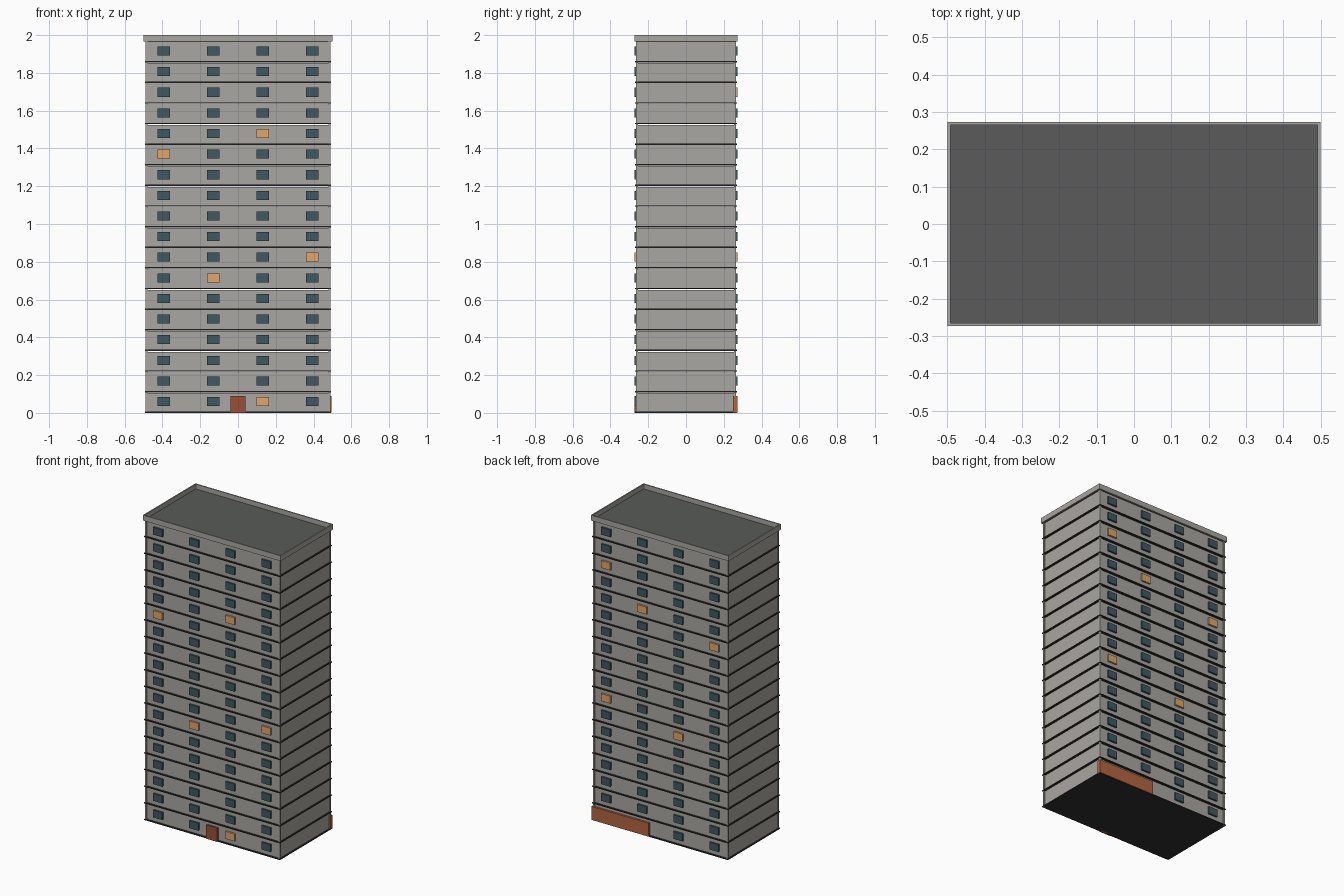
import bpy, bmesh
from mathutils import Matrix, Vector

if "Cube" in bpy.data.objects:
    bpy.data.objects.remove(bpy.data.objects["Cube"])


def material(name, rgb):
    m = bpy.data.materials.new(name)
    m.diffuse_color = (*rgb, 1)
    m.use_nodes = True
    m.node_tree.nodes["Principled BSDF"].inputs["Base Color"].default_value = m.diffuse_color
    return m


WALL = material("concrete", (0.40, 0.385, 0.36))
DARK = material("dark_slab", (0.03, 0.03, 0.028))
ROOF = material("roof_grey", (0.10, 0.105, 0.10))
GLASS = material("glass", (0.05, 0.10, 0.12))
LIT = material("lit_glass", (0.75, 0.38, 0.14))
DOOR = material("door_red", (0.32, 0.08, 0.035))
GATE = material("gate_orange", (0.45, 0.13, 0.05))


def boxes(name, spans, mat):
    """One object made of boxes, each ((x0, x1), (y0, y1), (z0, z1))."""
    bm = bmesh.new()
    for span in spans:
        centre = Vector([(a + b) / 2 for a, b in span])
        size = [b - a for a, b in span]
        bmesh.ops.create_cube(
            bm, size=1, matrix=Matrix.Translation(centre) @ Matrix.Diagonal((*size, 1)))
    me = bpy.data.meshes.new(name)
    bm.to_mesh(me)
    bm.free()
    me.materials.append(mat)
    ob = bpy.data.objects.new(name, me)
    bpy.context.collection.objects.link(ob)
    return ob


FLOORS, TOP = 18, 1.965
H = TOP / FLOORS
BX, BY = 0.485, 0.260      # wall faces
FACE = 0.272               # outer face of windows and doors

# storeys: a dark floor slab with a wall block on it, leaving a thin shadow gap
slabs, walls = [], []
for k in range(FLOORS):
    z = k * H
    gap = 0.004 if k < FLOORS - 1 else 0
    slabs.append(((-0.493, 0.493), (-0.269, 0.269), (z, z + 0.007)))
    walls.append(((-BX, BX), (-BY, BY), (z + 0.007, z + H - gap)))
boxes("floor_slabs", slabs, DARK)
boxes("storey_walls", walls, WALL)

# slim corner posts
posts = []
for sx in (-1, 1):
    for sy in (-1, 1):
        x, y = sx * 0.484, sy * 0.2595
        posts.append(((x - 0.006, x + 0.006), (y - 0.006, y + 0.006), (0, TOP)))
boxes("corner_posts", posts, WALL)

# windows front and back, some lit: (side, floor, column)
lit = {(-1, 0, 2), (-1, 6, 1), (-1, 7, 3), (-1, 12, 0), (-1, 13, 2),
       (1, 15, 3), (1, 13, 2), (1, 12, 0), (1, 7, 3), (1, 6, 1)}
dark_panes, lit_panes = [], []
for side in (-1, 1):
    for k in range(FLOORS):
        for c in range(4):
            if side == 1 and k == 0 and c > 1:
                continue   # gate stands here
            x, z = (c - 1.5) * 0.262, k * H + 0.06
            ys = tuple(sorted((side * (BY - 0.005), side * FACE)))
            pane = ((x - 0.033, x + 0.033), ys, (z - 0.024, z + 0.024))
            (lit_panes if (side, k, c) in lit else dark_panes).append(pane)
boxes("windows", dark_panes, GLASS)
boxes("lit_windows", lit_panes, LIT)

# front door and rear gate
boxes("front_door", [((-0.04, 0.04), (-FACE - 0.001, -0.25), (0, 0.09))], DOOR)
boxes("rear_gate", [((0.08, 0.495), (0.25, FACE + 0.001), (0.002, 0.09))], GATE)

# roof deck and parapet
PX, PY, T = 0.5, 0.273, 0.008
boxes("roof_deck", [((-PX + T, PX - T), (-PY + T, PY - T), (TOP - 0.001, TOP + 0.004))], ROOF)
rim = []
for s in (-1, 1):
    rim.append(((-PX, PX), tuple(sorted((s * PY, s * (PY - T)))), (TOP, 2.0)))
    rim.append((tuple(sorted((s * PX, s * (PX - T)))), (-PY + T, PY - T), (TOP, 2.0)))
boxes("parapet", rim, WALL)
